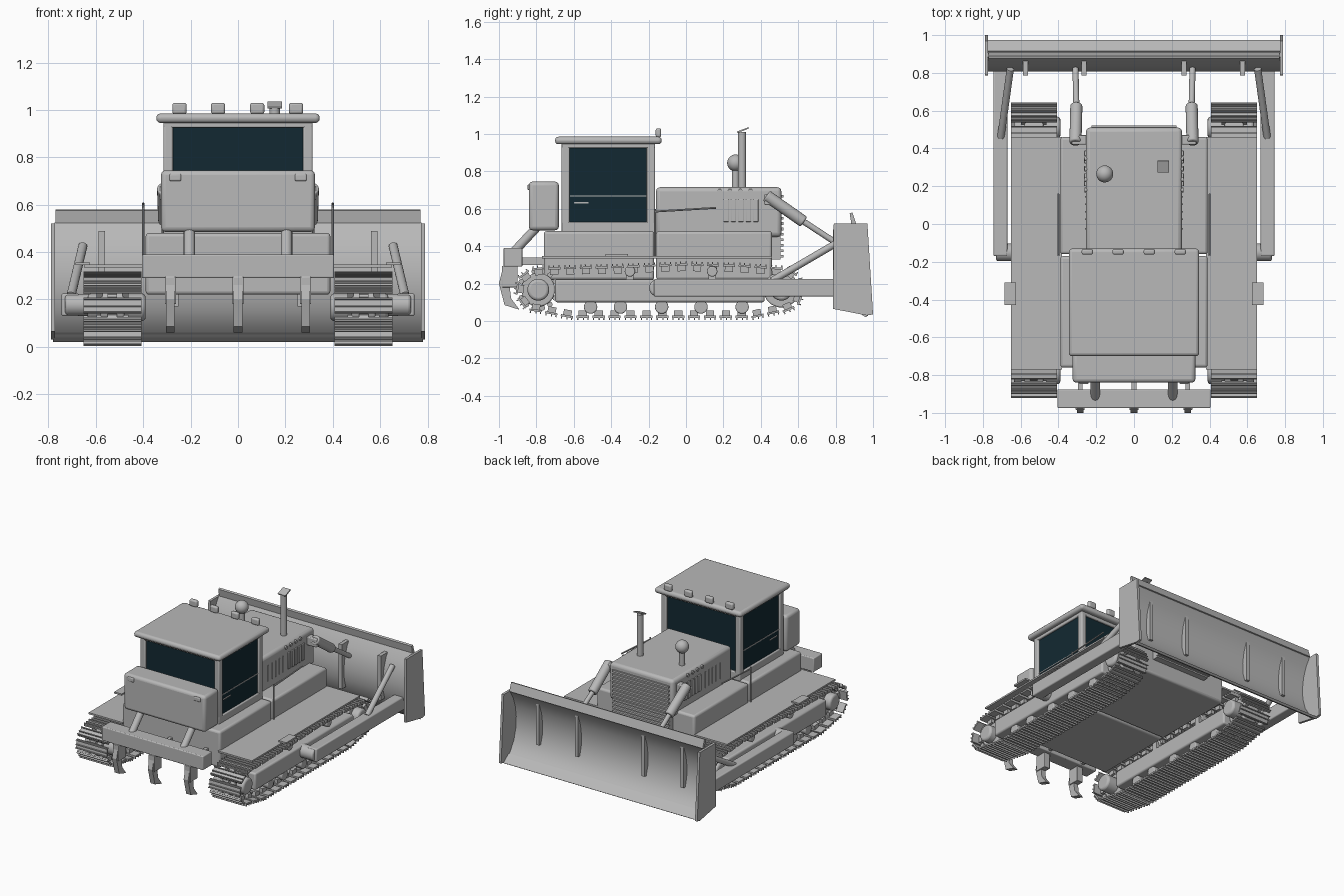
import bpy, bmesh, math
from mathutils import Vector, Matrix

if "Cube" in bpy.data.objects:
    bpy.data.objects.remove(bpy.data.objects["Cube"], do_unlink=True)


def material(name, rgb):
    m = bpy.data.materials.new(name)
    m.use_nodes = True
    m.diffuse_color = (*rgb, 1)
    m.node_tree.nodes["Principled BSDF"].inputs["Base Color"].default_value = (*rgb, 1)
    return m


GREY = material("plain grey", (0.48, 0.48, 0.48))
GLASS = material("dark teal glass", (0.006, 0.022, 0.032))


def finish(name, bm, mat=GREY, bevel=0, smooth=False):
    bmesh.ops.recalc_face_normals(bm, faces=bm.faces)
    me = bpy.data.meshes.new(name)
    bm.to_mesh(me)
    bm.free()
    me.materials.append(mat)
    ob = bpy.data.objects.new(name, me)
    bpy.context.collection.objects.link(ob)
    if bevel:
        b = ob.modifiers.new("Bevel", "BEVEL")
        b.width, b.segments, b.limit_method = bevel, 3, "ANGLE"
    if bevel or smooth:
        bpy.ops.object.select_all(action="DESELECT")
        ob.select_set(True)
        bpy.context.view_layer.objects.active = ob
        bpy.ops.object.shade_smooth_by_angle(angle=math.radians(35))
    return ob


def add_box(bm, x, y, z, mat=Matrix()):
    size = Matrix.Diagonal((x[1] - x[0], y[1] - y[0], z[1] - z[0], 1))
    mid = Matrix.Translation((sum(x) / 2, sum(y) / 2, sum(z) / 2))
    bmesh.ops.create_cube(bm, size=1, matrix=mat @ mid @ size)


def box(name, x, y, z, bevel=0, mat=GREY):
    bm = bmesh.new()
    add_box(bm, x, y, z)
    return finish(name, bm, mat, bevel)


def side(s, a, b):
    return (min(s * a, s * b), max(s * a, s * b))


def rod(name, a, b, r, bevel=0, segs=20):
    a, b = Vector(a), Vector(b)
    d = b - a
    bm = bmesh.new()
    m = Matrix.Translation((a + b) / 2) @ d.to_track_quat("Z", "Y").to_matrix().to_4x4()
    bmesh.ops.create_cone(bm, cap_ends=True, segments=segs, radius1=r, radius2=r, depth=d.length, matrix=m)
    return finish(name, bm, GREY, bevel, True)


def prism(name, pts, x, smooth=False):
    bm = bmesh.new()
    f = bm.faces.new([bm.verts.new((x[0], *p)) for p in pts])
    ext = bmesh.ops.extrude_face_region(bm, geom=[f])["geom"]
    bmesh.ops.translate(bm, vec=(x[1] - x[0], 0, 0), verts=[v for v in ext if isinstance(v, bmesh.types.BMVert)])
    return finish(name, bm, GREY, 0, smooth)


# Hull and engine bonnet
box("rear_hull", (-0.39, 0.39), (-0.76, -0.17), (0.22, 0.48), 0.015)
box("front_hull", (-0.39, 0.39), (-0.16, 0.46), (0.22, 0.48), 0.015)
box("bonnet", (-0.255, 0.255), (-0.16, 0.51), (0.45, 0.715), 0.022)
box("radiator", (-0.22, 0.22), (0.44, 0.505), (0.33, 0.5))
for i in range(12):
    z = 0.34 + i * 0.029
    box("grille_slat", (-0.225, 0.225), (0.5, 0.522), (z, z + 0.014))
for s in (-1, 1):
    for i in range(5):
        y = 0.2 + i * 0.04
        box("bonnet_louver", side(s, 0.25, 0.264), (y, y + 0.028), (0.53, 0.65), 0.004)
    for y in (-0.03, 0.02, 0.06, 0.1, 0.14):
        box("bonnet_rib", side(s, 0.25, 0.259), (y, y + 0.008), (0.53, 0.645))
    for i in range(4):
        y = 0.18 + i * 0.055
        rod("bonnet_latch", (s * 0.245, y, 0.695), (s * 0.262, y, 0.695), 0.012)
    rod("handrail", (s * 0.4, -0.17, 0.585), (s * 0.4, 0.16, 0.605), 0.005, segs=8)
    rod("handrail_post", (s * 0.4, -0.165, 0.34), (s * 0.4, -0.165, 0.6), 0.005, segs=8)

# Exhaust stack and air cleaner
rod("exhaust_stack", (0.155, 0.3, 0.7), (0.155, 0.3, 1.01), 0.022)
prism("exhaust_flap", [(0.275, 1.005), (0.335, 1.028), (0.333, 1.036), (0.273, 1.013)], (0.125, 0.185))
rod("air_cleaner_stem", (-0.155, 0.265, 0.7), (-0.155, 0.265, 0.82), 0.02)
bm = bmesh.new()
bmesh.ops.create_uvsphere(bm, u_segments=24, v_segments=14, radius=0.045,
                          matrix=Matrix.Translation((-0.155, 0.265, 0.845)))
finish("air_cleaner_bowl", bm, GREY, 0, True)

# Cab
box("cab_base", (-0.315, 0.315), (-0.665, -0.165), (0.47, 0.53), 0.006)
box("cab_glass", (-0.302, 0.302), (-0.65, -0.18), (0.52, 0.935), 0, GLASS)
box("cab_header", (-0.315, 0.315), (-0.665, -0.165), (0.925, 0.955), 0.006)
box("cab_roof", (-0.345, 0.345), (-0.7, -0.13), (0.945, 0.985), 0.018)
for s in (-1, 1):
    for y in ((-0.665, -0.622), (-0.21, -0.165)):
        box("cab_pillar", side(s, 0.275, 0.315), y, (0.5, 0.94), 0.008)
    box("door_rail", side(s, 0.3, 0.306), (-0.62, -0.21), (0.666, 0.672))
    box("door_handle", side(s, 0.3, 0.309), (-0.6, -0.52), (0.628, 0.635))
for x in (-0.247, -0.084, 0.081, 0.245):
    box("roof_light", (x - 0.03, x + 0.03), (-0.162, -0.133), (0.983, 1.03), 0.01)

# Rear tank and ripper
box("rear_tank", (-0.325, 0.325), (-0.84, -0.68), (0.485, 0.745), 0.02)
box("ripper_beam", (-0.405, 0.405), (-0.975, -0.875), (0.29, 0.39), 0.006)
for s in (-1, 1):
    box("tail_lamp", (s * 0.265 - 0.025, s * 0.265 + 0.025), (-0.847, -0.83), (0.7, 0.73), 0.006)
    rod("ripper_cylinder", (s * 0.205, -0.78, 0.52), (s * 0.205, -0.92, 0.37), 0.024, 0.006)
for x in (-0.285, 0, 0.285):
    box("ripper_link", (x - 0.012, x + 0.012), (-0.89, -0.74), (0.3, 0.34))
    prism("ripper_tine", [(-0.975, 0.3), (-0.92, 0.3), (-0.945, 0.2), (-0.935, 0.12), (-0.89, 0.06),
                          (-0.97, 0.085), (-1.0, 0.2)], (x - 0.018, x + 0.018))
    box("tine_holder", (x - 0.024, x + 0.024), (-0.985, -0.9), (0.18, 0.295), 0.004)


# Tracks
def track_path():
    pts = []
    for cy, start in ((-0.79, 90), (0.51, 270)):
        for i in range(13):
            a = math.radians(start + i * 15)
            pts.append(Vector((0, cy + 0.113 * math.cos(a), 0.167 + 0.113 * math.sin(a))))
        if start == 90:
            pts += [Vector((0, -0.62, 0.022)), Vector((0, 0.36, 0.022))]
    return pts + [Vector((0, 0.3, 0.295)), Vector((0, 0, 0.302)), Vector((0, -0.4, 0.288))]


def resample(pts, n):
    segs = list(zip(pts, pts[1:] + pts[:1]))
    step = sum((b - a).length for a, b in segs) / n
    travelled, k = 0, 0
    for a, b in segs:
        length = (b - a).length
        while k < n and k * step <= travelled + length:
            yield a.lerp(b, (k * step - travelled) / length), (b - a).normalized()
            k += 1
        travelled += length


for s in (-1, 1):
    bm = bmesh.new()
    for p, t in resample(track_path(), 39):
        # Local axes: across, along, outward
        out = Vector((1, 0, 0)).cross(t) * -1
        m = Matrix((Vector((1, 0, 0)), t, out)).transposed().to_4x4()
        m.translation = p + Vector((s * 0.53, 0, 0))
        add_box(bm, (-0.122, 0.122), (-0.033, 0.033), (-0.006, 0.005), m)
        for y in (-0.03, 0, 0.024):
            add_box(bm, (-0.122, 0.122), (y, y + 0.006), (0.004, 0.016), m)
        for x in (-0.055, 0.055):
            add_box(bm, (x - 0.013, x + 0.013), (-0.022, 0.022), (-0.035, -0.005), m)
    finish("track_shoes", bm)
    box("track_frame", side(s, 0.43, 0.63), (-0.7, 0.42), (0.1, 0.222), 0.012)
    for name, y, r in (("sprocket", -0.79, 0.09), ("idler", 0.51, 0.095)):
        rod(name, (s * 0.48, y, 0.167), (s * 0.58, y, 0.167), r, 0.008, 32)
        rod(name + "_hub", (s * 0.39, y, 0.167), (s * 0.635, y, 0.167), 0.058, 0.015, 32)
    for i in range(14):
        a = math.tau * i / 14
        c, d = 0.1 * math.cos(a), 0.1 * math.sin(a)
        rod("sprocket_tooth", (s * 0.51, c - 0.79, 0.167 + d), (s * 0.55, c - 0.79, 0.167 + d), 0.015, segs=8)
    for y in (-0.51, -0.35, -0.13, 0.08, 0.3):
        rod("track_roller", (s * 0.44, y, 0.075), (s * 0.62, y, 0.075), 0.036, 0.006)
    for y in (-0.3, 0.14):
        rod("carrier_roller", (s * 0.45, y, 0.265), (s * 0.63, y, 0.265), 0.028, 0.006)
        box("carrier_bracket", side(s, 0.43, 0.46), (y - 0.02, y + 0.02), (0.2, 0.27))
    box("fender", side(s, 0.38, 0.65), (-0.77, 0.46), (0.335, 0.347))
    box("step_plate", side(s, 0.625, 0.685), (-0.43, -0.31), (0.345, 0.357))

    # Push arms, braces and lift cylinders
    box("push_arm", side(s, 0.67, 0.745), (-0.17, 0.83), (0.13, 0.225), 0.008)
    rod("arm_pivot", (s * 0.6, -0.15, 0.177), (s * 0.73, -0.15, 0.177), 0.047, 0.012)
    rod("tilt_brace", (s * 0.705, 0.46, 0.215), (s * 0.655, 0.82, 0.425), 0.019)
    rod("lift_cylinder", (s * 0.31, 0.43, 0.67), (s * 0.305, 0.63, 0.53), 0.032, 0.008)
    rod("lift_rod", (s * 0.305, 0.62, 0.537), (s * 0.31, 0.83, 0.4), 0.016)
    box("lift_bracket", side(s, 0.24, 0.33), (0.42, 0.47), (0.62, 0.68), 0.006)

    # Blade end plates and ribs
    prism("blade_end_plate", [(0.79, 0.52), (0.97, 0.52), (1.0, 0.035), (0.965, 0.03), (0.785, 0.065)],
          side(s, 0.772, 0.79))
    for x in (0.265, 0.575):
        box("blade_rib", side(s, x - 0.013, x + 0.013), (0.785, 0.868), (0.17, 0.49))

# Blade
curve = [(0.905, 0.525), (0.865, 0.46), (0.84, 0.39), (0.828, 0.31), (0.832, 0.23),
         (0.855, 0.15), (0.895, 0.085), (0.945, 0.04)]
prism("moldboard", curve + [(y - 0.02, z) for y, z in reversed(curve)], (-0.775, 0.775), True)
prism("cutting_edge", [(0.9, 0.06), (0.915, 0.075), (0.975, 0.03), (0.96, 0.02)], (-0.78, 0.78))
prism("spill_guard", [(0.885, 0.515), (0.91, 0.52), (0.89, 0.58), (0.875, 0.575)], (-0.77, 0.77))
